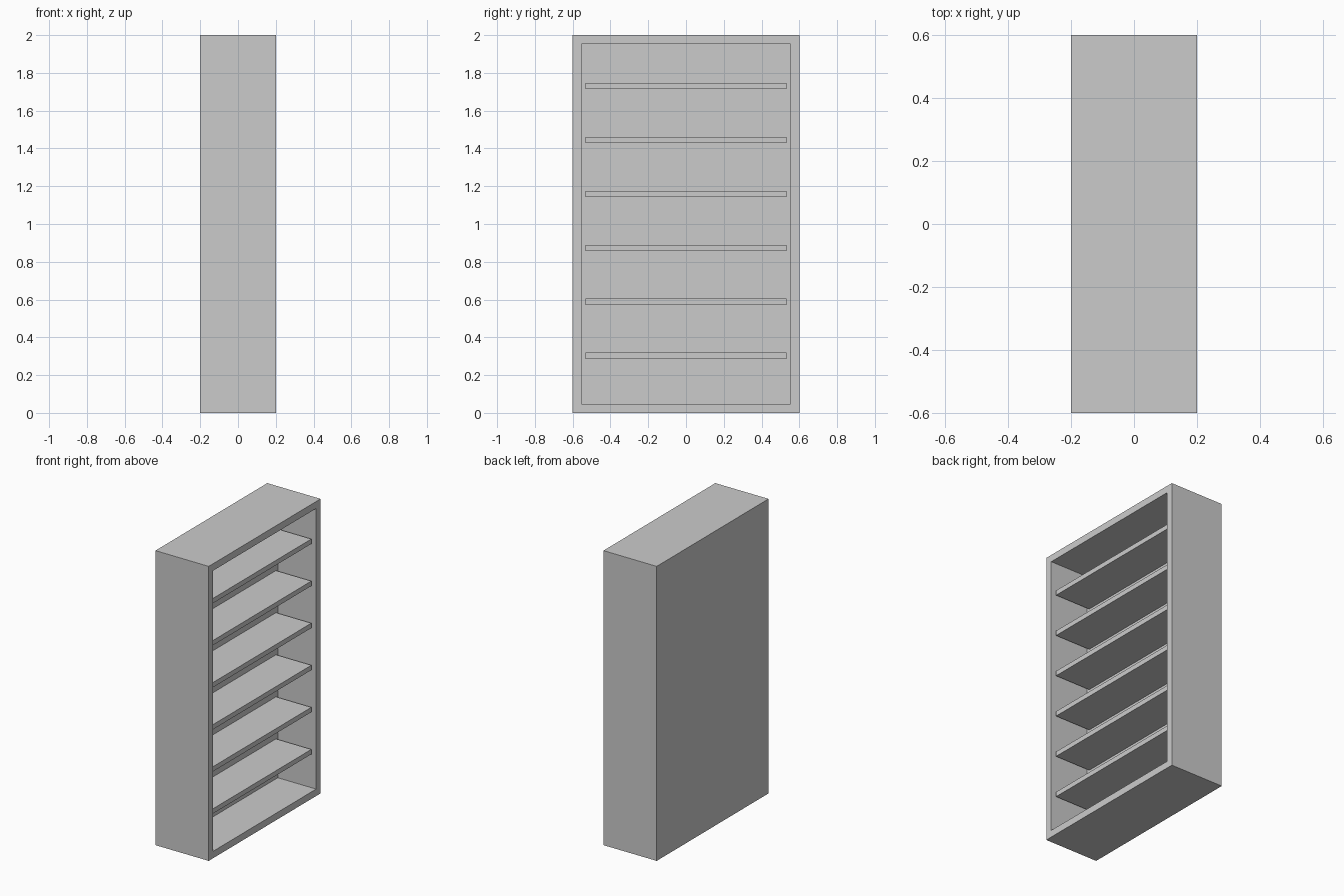
import bpy, bmesh
from mathutils import Vector

if "Cube" in bpy.data.objects:
    bpy.data.objects.remove(bpy.data.objects["Cube"])

DEPTH, WIDTH, HEIGHT = 0.4, 1.2, 2.0
WALL = 0.067        # frame thickness around the opening
RECESS = 0.288      # depth of the open compartment
SETBACK = 0.022     # shelves sit slightly behind the front edge
SHELF_T = 0.033
SHELVES = 6


def box_mesh(lo, hi):
    lo, hi = Vector(lo), Vector(hi)
    bm = bmesh.new()
    bmesh.ops.create_cube(bm, size=1)
    for v in bm.verts:
        v.co = (lo + hi) / 2 + v.co * (hi - lo)
    return bm


def finish(name, bm):
    bm.normal_update()
    mesh = bpy.data.meshes.new(name)
    bm.to_mesh(mesh)
    bm.free()
    obj = bpy.data.objects.new(name, mesh)
    bpy.context.collection.objects.link(obj)
    return obj


# Cabinet: solid box with the +x face inset and pushed inwards
bm = box_mesh((-DEPTH / 2, -WIDTH / 2, 0), (DEPTH / 2, WIDTH / 2, HEIGHT))
bm.normal_update()
opening = next(f for f in bm.faces if f.normal.x > 0.9)
bmesh.ops.inset_region(bm, faces=[opening], thickness=WALL)
pushed = bmesh.ops.extrude_discrete_faces(bm, faces=[opening])["faces"]
bmesh.ops.translate(bm, verts=pushed[0].verts, vec=(-RECESS, 0, 0))
finish("cabinet", bm)

# Evenly spaced shelves spanning the opening
half = WIDTH / 2 - WALL
for i in range(1, SHELVES + 1):
    z = HEIGHT * i / (SHELVES + 1)
    finish(f"shelf_{i}", box_mesh((DEPTH / 2 - RECESS, -half, z),
                                  (DEPTH / 2 - SETBACK, half, z + SHELF_T)))
